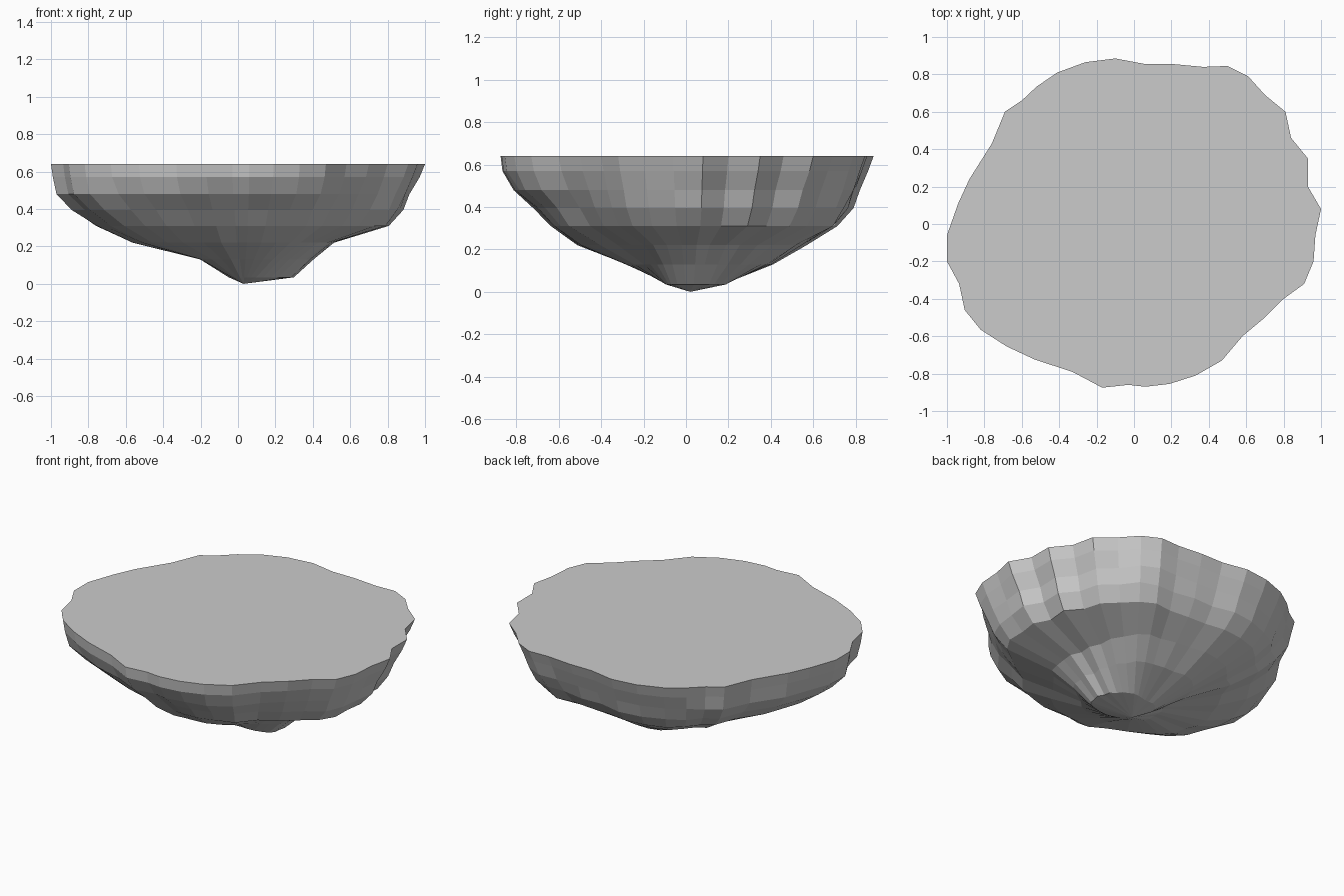
import bpy, bmesh, math, random

if "Cube" in bpy.data.objects:
    bpy.data.objects.remove(bpy.data.objects["Cube"])

random.seed(4)

# Irregular rim outline, seen from above
RIM = [(1, .08), (.93, .2), (.93, .35), (.84, .46), (.81, .6), (.7, .69), (.61, .79), (.5, .845),
       (.37, .84), (.21, .855), (.06, .855), (-.1, .885), (-.26, .865), (-.41, .81), (-.52, .735),
       (-.6, .66), (-.69, .6), (-.76, .43), (-.88, .24), (-.94, .11), (-1, -.06), (-1, -.2),
       (-.935, -.32), (-.905, -.46), (-.82, -.565), (-.68, -.655), (-.53, -.725), (-.33, -.79),
       (-.17, -.875), (-.03, -.86), (.06, -.87), (.19, -.855), (.33, -.81), (.47, -.73),
       (.58, -.6), (.7, -.5), (.8, -.4), (.91, -.32), (.96, -.2), (.97, -.06)]

# Underside rings: height, then fraction of the rim radius toward +x, +y, -x, -y
RINGS = [(.64, 1, 1, 1, 1),
         (.57, .97, .97, .99, .99),
         (.48, .92, .93, .97, .93),
         (.395, .88, .89, .89, .82),
         (.31, .81, .81, .77, .73),
         (.22, .50, .64, .57, .59),
         (.13, .38, .46, .22, .34),
         (.035, .28, .18, .06, .10)]
APEX = (.03, .02, 0)


def fraction(ring, angle):
    """Blend the four directional profiles around the rock."""
    t = (angle / (math.pi / 2)) % 4
    i = int(t)
    f = (1 - math.cos((t - i) * math.pi)) / 2
    return ring[1 + i] * (1 - f) + ring[1 + (i + 1) % 4] * f


bm = bmesh.new()

# Stacked rings of the rocky underside
loops = []
for k, ring in enumerate(RINGS):
    loop = []
    for x, y in RIM:
        s = fraction(ring, math.atan2(y, x))
        if k > 1:
            s *= 1 + random.uniform(-.012, .012)
        cx, cy = APEX[0] * (1 - s), APEX[1] * (1 - s)
        loop.append(bm.verts.new((x * s + cx, y * s + cy, ring[0])))
    loops.append(loop)

n = len(RIM)
for upper, lower in zip(loops, loops[1:]):
    for i in range(n):
        j = (i + 1) % n
        bm.faces.new((upper[i], lower[i], lower[j], upper[j]))

# Pointed bottom and flat top
tip = bm.verts.new(APEX)
for i in range(n):
    bm.faces.new((loops[-1][i], tip, loops[-1][(i + 1) % n]))
bm.faces.new(loops[0])
bmesh.ops.recalc_face_normals(bm, faces=bm.faces)

mesh = bpy.data.meshes.new("floating_rock")
bm.to_mesh(mesh)
bm.free()
rock = bpy.data.objects.new("floating_rock", mesh)
bpy.context.collection.objects.link(rock)
